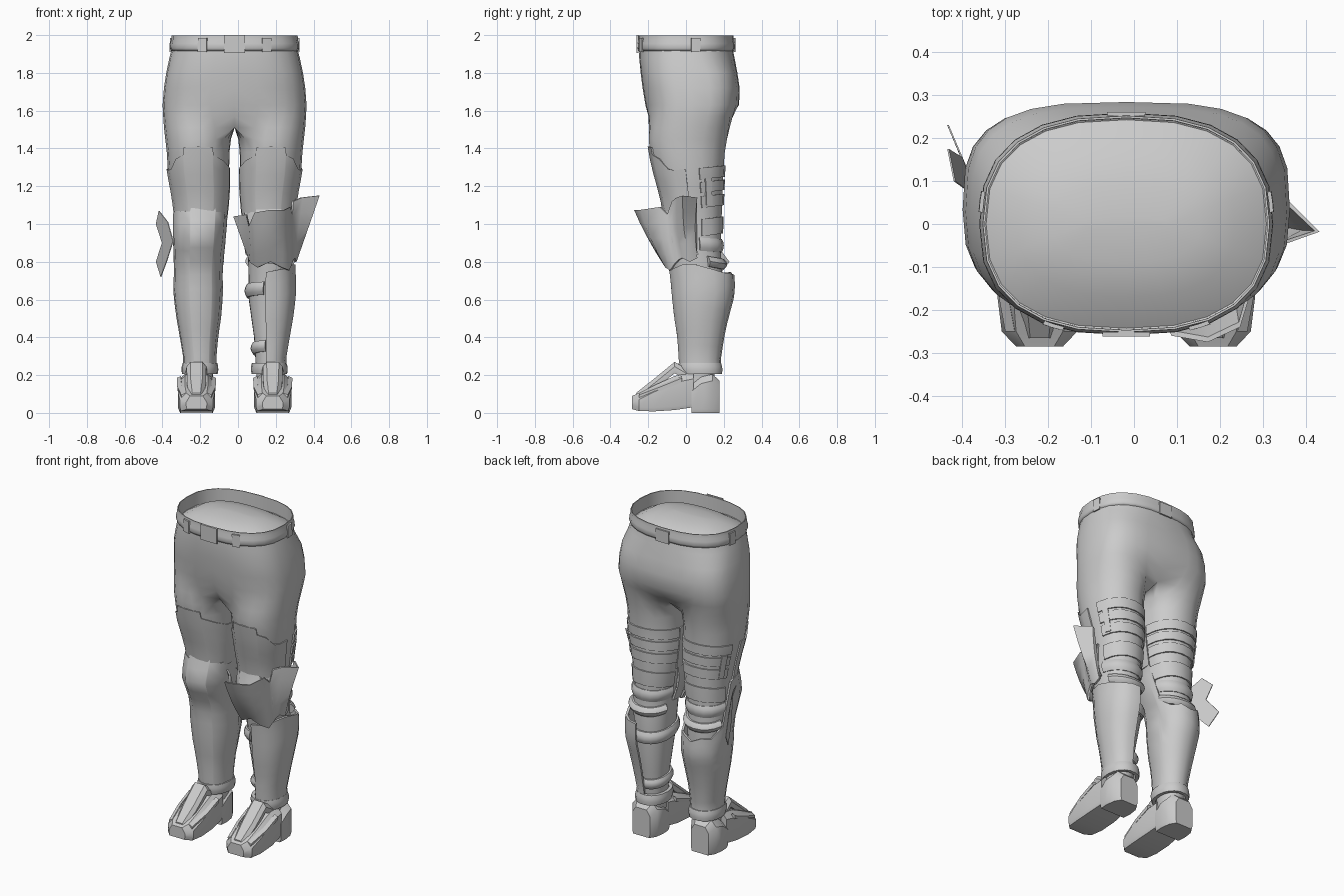
import bpy, bmesh, math
from mathutils import Vector

MID = -0.018  # mirror plane of the figure
grey = bpy.data.materials.new("light_grey")
grey.diffuse_color = (0.6, 0.6, 0.6, 1)


def finish(name, bm, angle=35):
    bmesh.ops.recalc_face_normals(bm, faces=bm.faces)
    me = bpy.data.meshes.new(name)
    bm.to_mesh(me)
    bm.free()
    me.materials.append(grey)
    ob = bpy.data.objects.new(name, me)
    bpy.context.collection.objects.link(ob)
    ob.location.x = MID
    bpy.ops.object.select_all(action='DESELECT')
    ob.select_set(True)
    bpy.context.view_layer.objects.active = ob
    bpy.ops.object.shade_smooth_by_angle(angle=math.radians(angle))
    return ob


def loft(name, rings, side=1, loop=False, angle=35):
    """Skin a list of closed rings, capped unless looped."""
    bm = bmesh.new()
    vs = [[bm.verts.new((p[0] * side, p[1], p[2])) for p in r] for r in rings]
    n = len(vs[0])
    for a in range(len(vs) - (0 if loop else 1)):
        r, s = vs[a], vs[(a + 1) % len(vs)]
        for i in range(n):
            bm.faces.new((r[i], r[(i + 1) % n], s[(i + 1) % n], s[i]))
    if not loop:
        bm.faces.new(vs[0])
        bm.faces.new(vs[-1])
    return finish(name, bm, angle)


def section(row, t, grow=0, n=2.2):
    z, cx, rx, yf, yb = row
    c, s = math.cos(math.radians(t)), math.sin(math.radians(t))
    f = lambda v: math.copysign(abs(v) ** (2 / n), v)
    return Vector((cx + (rx + grow) * f(c), (yf + yb) / 2 + ((yb - yf) / 2 + grow) * f(s), z))


def at(rows, z):
    for a, b in zip(rows, rows[1:]):
        if z >= b[0]:
            w = min(1, max(0, (a[0] - z) / (a[0] - b[0])))
            return [z] + [p + (q - p) * w for p, q in zip(a[1:], b[1:])]
    return [z] + list(rows[-1][1:])


def shell(name, side, rows, cols, grow, thick, bulge=0, m=4, loop=False, n=2.2):
    """Thick plate wrapped on a limb; cols are (angle, bottom z, top z)."""
    rings = []
    for t, zb, zt in cols:
        out, inn = [], []
        for k in range(m + 1):
            r = at(rows, zb + (zt - zb) * k / m)
            out.append(section(r, t, grow + bulge * math.sin(math.pi * k / m), n))
            inn.append(section(r, t, grow - thick, n))
        rings.append(out + inn[::-1])
    return loft(name, rings, side, loop)


def arc(t0, t1, n, zb, zt, dip=0):
    out = []
    for i in range(n + 1):
        t = t0 + (t1 - t0) * i / n
        d = dip * math.sin(math.radians(t))
        out.append((t, zb + d, zt + d))
    return out


# Limb profiles: z, centre x, half width, front y, back y
WAIST = [(2.0, 0, .332, -.25, .25), (1.9, 0, .334, -.25, .25)]
PELVIS = [(1.93, 0, .332, -.247, .247), (1.88, 0, .345, -.248, .257), (1.8, 0, .362, -.24, .272),
          (1.72, 0, .374, -.23, .284), (1.63, 0, .381, -.215, .281), (1.57, 0, .379, -.21, .262),
          (1.51, 0, .375, -.207, .245)]
LEG = [(1.57, .19, .185, -.205, .25), (1.51, .19, .183, -.203, .235), (1.45, .193, .174, -.2, .22),
       (1.38, .193, .166, -.193, .208), (1.28, .191, .162, -.17, .2), (1.18, .182, .152, -.142, .196),
       (1.08, .178, .14, -.118, .192), (.98, .18, .13, -.112, .19), (.88, .185, .12, -.1, .184),
       (.8, .188, .116, -.085, .19), (.6, .18, .105, -.05, .2), (.4, .185, .082, -.025, .165), (.15, .188, .07, 0, .15)]
GREAVE = [(1.09, .18, .147, -.125, .195), (1.03, .182, .145, -.14, .195), (.96, .184, .143, -.168, .195),
          (.9, .187, .139, -.155, .2), (.82, .19, .13, -.105, .22), (.74, .192, .13, -.085, .255),
          (.63, .192, .133, -.076, .258), (.5, .189, .119, -.062, .222), (.4, .188, .102, -.045, .2),
          (.28, .183, .087, -.038, .182), (.2, .184, .09, -.03, .188)]

# Trousers: half a pelvis running into one leg, mirrored
NO, NI = 14, 6
weights = {1.57: .25, 1.51: .65}
bm = bmesh.new()
grid = []
for row in PELVIS + LEG[2:]:
    z = row[0]
    w = weights.get(z, 0 if z > 1.5 else 1)
    ring = []
    for i in range(NO + NI):
        inner = i >= NO or i == 0
        if i <= NO:
            t, u = -140 + 280 * i / NO, -90 + 180 * i / NO
            hip = section(at(PELVIS, z), u, n=2.5 if z > 1.85 else 2.7 if u < 0 else 3.2)
        else:
            k = (i - NO) / NI
            t = 140 + 80 * k
            hip = Vector((0, row[4] + (row[3] - row[4]) * k, z))
        p = hip.lerp(section(at(LEG, z), t), w)
        if inner and w < 1:
            p.x = 0
        ring.append(bm.verts.new(p))
    grid.append(ring)
for r, s in zip(grid, grid[1:]):
    for i in range(NO + NI):
        q = (r[i], r[(i + 1) % len(r)], s[(i + 1) % len(r)], s[i])
        if any(v.co.x > 1e-5 for v in q):
            bm.faces.new(q)
bm.faces.new(grid[-1])
trousers = finish("trousers", bm, 60)
trousers.modifiers.new("mirror", 'MIRROR')

# Belt with a low dome closing the waist, then loops and buckle
BELT = [(1.99, -.235), (1.983, -.16), (1.962, -.08), (1.915, -.004), (1.998, -.003), (1.998, .002),
        (1.975, .003), (1.955, .008), (1.93, .009), (1.917, .002)]
loft("belt", [[section(at(WAIST, z), t, g, 2.5) for t in range(0, 360, 15)] for z, g in BELT], angle=65)
for i, t in enumerate((-115, -65, 8, 90, 172)):
    shell(f"belt_loop_{i}", 1, WAIST, arc(t - 4.5, t + 4.5, 2, 1.91, 1.985), .011, .009, 0, 1, n=2.5)
buckle = [[(x, y, z) for x, z in ((-.055, 1.905), (.055, 1.905), (.055, 2), (-.055, 2))] for y in (-.262, -.252)]
loft("buckle", buckle)

THIGH = [(-188, 1.04, 1.29), (-165, 1.04, 1.30), (-140, 1.04, 1.335), (-116, 1.04, 1.365), (-114, 1.04, 1.405),
         (-90, 1.04, 1.41), (-66, 1.04, 1.405), (-64, 1.04, 1.365), (-48, 1.04, 1.345), (-32, 1.02, 1.29),
         (-22, 1.01, 1.285), (-4, 1.0, 1.29)]
STRAPS = ((1.25, 1.31), (1.18, 1.235), (1.10, 1.16), (.95, 1.04))


def boot_ring(y, hw, zb, zt, c=.035):
    top = hw * .62
    return [(.202 + x, y, z) for x, z in ((-hw * .92, zb), (hw * .92, zb), (hw, zb + .02), (hw, zt - c),
                                           (top, zt), (-top, zt), (-hw, zt - c), (-hw, zb + .02))]


for side, tag in ((1, "left"), (-1, "right")):
    # Thigh plate and the straps behind it
    shell(f"{tag}_thigh_plate", side, LEG, THIGH, .007, .011, 0, 5)
    for i, (a, b) in enumerate(STRAPS):
        shell(f"{tag}_thigh_strap_{i}", side, LEG, arc(15, 170, 8, a - .02, b - .02, .02), .008, .012, 0, 2)
    shell(f"{tag}_strap_clasp", side, LEG, arc(24, 36, 2, 1.1, 1.24), .012, .014, 0, 2)
    # Padded bands behind the knee
    shell(f"{tag}_knee_band", side, LEG, arc(25, 155, 8, .785, .84, -.025), .01, .018, .018, 4)
    shell(f"{tag}_knee_back", side, LEG, arc(10, 170, 8, .86, .93, -.01), .004, .012, .012, 4)
    # Ankle cuff
    shell(f"{tag}_ankle_cuff", side, GREAVE, arc(0, 340, 17, .205, .265), .004, .02, .005, 3, True)
    # Boot: toe, heel, tongue and side bars
    loft(f"{tag}_boot_toe", [boot_ring(*r) for r in (
        (-.285, .055, .02, .09), (-.25, .088, .01, .105), (-.17, .098, .008, .145),
        (-.06, .098, .015, .195), (.04, .088, .03, .215))], side)
    loft(f"{tag}_boot_heel", [boot_ring(*r) for r in (
        (.03, .09, 0, .15), (.08, .094, 0, .19), (.14, .085, 0, .205), (.178, .06, 0, .17))], side)
    loft(f"{tag}_boot_tongue", [boot_ring(y, h, zt - .06, zt, .025) for y, h, zt in (
        (-.265, .035, .105), (-.17, .05, .18), (-.06, .052, .27), (.0, .06, .235))], side)
    for s in (-1, 1):
        bar = [[(.202 + s * (x + dx), y, z + dz) for dx, dz in ((-.014, 0), (.01, -.012), (.012, .01), (-.01, .02))]
               for x, y, z in ((.068, -.25, .085), (.09, -.13, .13), (.092, -.02, .175))]
        loft(f"{tag}_boot_bar_{'outer' if s > 0 else 'inner'}", bar, side)

# Full greave with knee cap on the right leg
cols = [(-200, .23, .79), (-190, .23, 1.05), (-150, .23, 1.06), (-122, .23, 1.065), (-120, .23, 1.09),
        (-90, .23, 1.09), (-72, .23, 1.09), (-70, .23, 1.065), (-45, .23, 1.07), (-20, .23, 1.07), (5, .23, 1.05),
        (15, .23, .79), (40, .23, .74), (65, .23, .745), (90, .23, .72), (115, .23, .745), (140, .23, .74)]
shell("right_greave", -1, GREAVE, cols, 0, .012, 0, 12, True)

# Knee cap and half greave on the left leg, with padded bands on the bare side
cols = [(-185, .84, 1.05), (-150, .82, 1.06), (-116, .8, 1.065), (-114, .8, 1.09), (-90, .79, 1.09),
        (-66, .8, 1.09), (-64, .8, 1.065), (-30, .82, 1.07), (5, .84, 1.05)]
shell("left_knee_cap", 1, GREAVE, cols, 0, .012, 0, 6)
cols = [(-100, .22, .745), (-80, .22, .755), (-55, .22, .765), (-30, .22, .785), (-5, .22, .785),
        (20, .22, .76), (45, .22, .74), (70, .22, .735), (92, .22, .73)]
shell("left_greave", 1, GREAVE, cols, .002, .014, 0, 8)
for i, (a, b) in enumerate(((.61, .68), (.31, .37))):
    shell(f"left_shin_band_{i}", 1, LEG, arc(70, 258, 12, a, b, -.015), .01, .02, .012, 4)

# Flared knee guard on the left leg: top and bottom point of each column
TOPS = [(-.007, -.08, 1.04), (.06, -.15, 1.05), (.075, -.19, .99), (.105, -.26, 1.06), (.19, -.275, 1.075),
        (.265, -.24, 1.075), (.296, -.14, 1.09), (.306, -.1, 1.05), (.312, -.075, 1.12), (.36, -.05, 1.14),
        (.45, -.018, 1.15), (.372, .06, 1.14)]
BOTS = [(.075, -.04, .81), (.08, -.07, .80), (.09, -.09, .79), (.12, -.11, .77), (.19, -.12, .80),
        (.25, -.11, .77), (.29, -.085, .755), (.305, -.06, .79), (.312, -.04, .81), (.32, -.02, .82),
        (.328, .02, .80), (.325, .06, .82)]
rings = []
for a, b in zip(TOPS, BOTS):
    a, b = Vector(a), Vector(b)
    col = [b.lerp(a, k / 4) + Vector((0, -.012 * math.sin(math.pi * k / 4), 0)) for k in range(5)]
    rings.append(col + [p + (Vector((.19, .03, p.z)) - p).normalized() * .012 for p in reversed(col)])
loft("left_knee_guard", rings, 1, angle=50)

# Thin fin beside the right knee
FIN = [(-.402, .10, 1.07), (-.417, .175, 1.0), (-.385, .155, .9), (-.417, .23, .8), (-.392, .17, .72),
       (-.362, .10, .8), (-.327, .06, .91), (-.355, .065, 1.01)]
loft("right_knee_fin", [[(x + d, y, z) for x, y, z in FIN] for d in (0, .004)])
